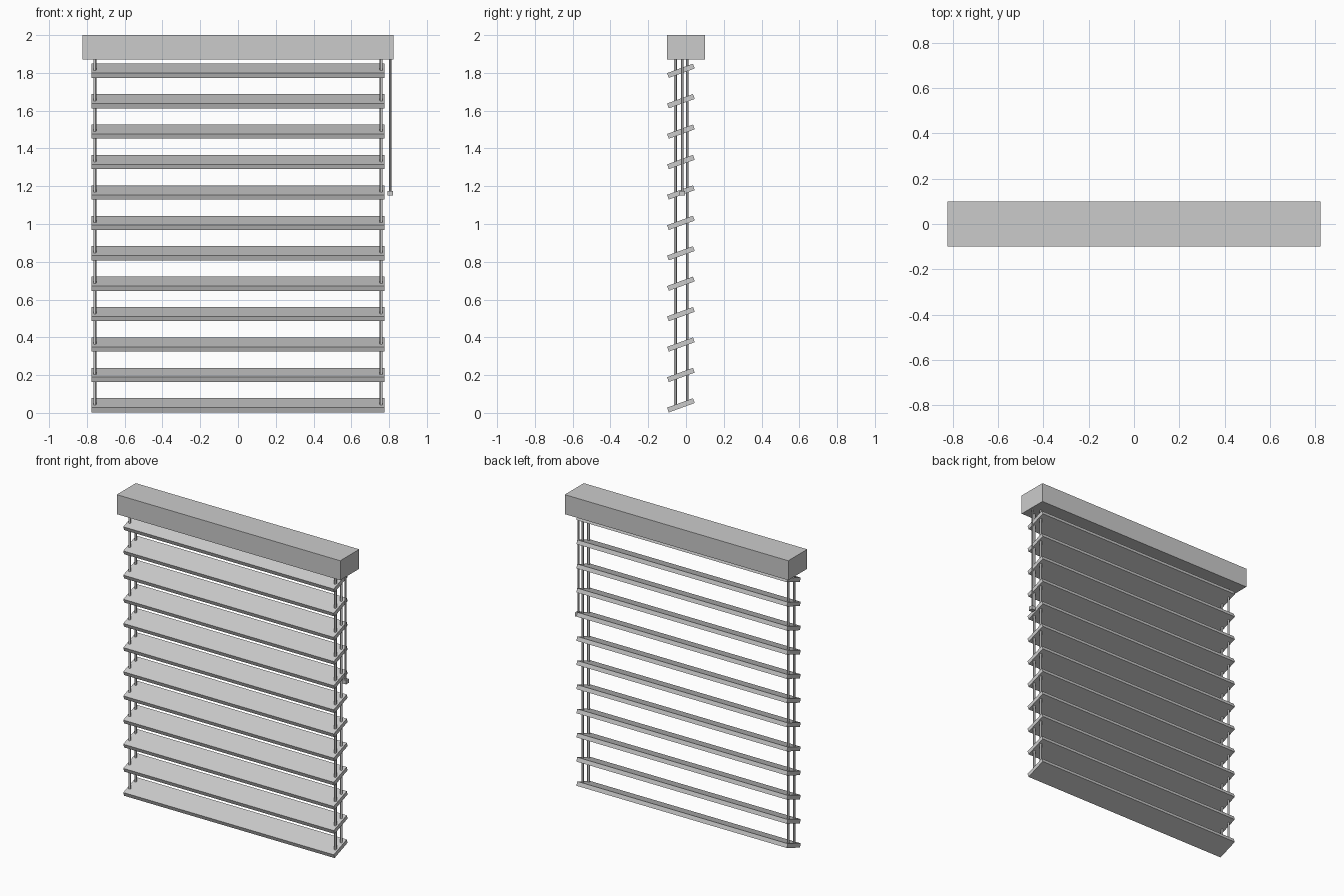
import bpy
import math

cube = bpy.data.objects.get("Cube")
if cube:
    bpy.data.objects.remove(cube, do_unlink=True)

# One flat grey for the whole blind
GREY = (0.6, 0.6, 0.6, 1.0)
grey = bpy.data.materials.new("light_grey")
grey.use_nodes = True
grey.diffuse_color = GREY
grey.node_tree.nodes["Principled BSDF"].inputs["Base Color"].default_value = GREY


def box(name, centre, size, tilt=0.0):
    bpy.ops.mesh.primitive_cube_add(size=1, location=centre)
    ob = bpy.context.object
    ob.name = name
    ob.scale = size
    bpy.ops.object.transform_apply(location=False, rotation=False, scale=True)
    ob.rotation_euler.x = tilt
    ob.data.materials.append(grey)
    return ob


def rod(name, x, y, bottom, top, radius):
    bpy.ops.mesh.primitive_cylinder_add(
        vertices=12, radius=radius, depth=top - bottom,
        location=(x, y, (bottom + top) / 2))
    ob = bpy.context.object
    ob.name = name
    ob.data.materials.append(grey)
    bpy.ops.object.shade_smooth_by_angle()
    return ob


RAIL_BOTTOM = 1.87
SLATS = 12
PITCH = 0.161
TILT = math.radians(20)
SLAT_Y = -0.027
FIRST_Z = 0.04

# Head rail
box("head_rail", (0, 0, (2 + RAIL_BOTTOM) / 2), (1.648, 0.2, 2 - RAIL_BOTTOM))

# Tilted slats, higher at the back
for i in range(SLATS):
    box(f"slat_{i + 1}", (0, SLAT_Y, FIRST_Z + i * PITCH),
        (1.552, 0.146, 0.027), TILT)

# Ladder cords, ending inside the lowest slat
for side, x in (("left", 0.758), ("right", -0.758)):
    for place, y, radius in (("front", -0.056, 0.008), ("back", 0.006, 0.007)):
        end = FIRST_Z + (y - SLAT_Y) * math.tan(TILT)
        rod(f"{place}_cord_{side}", x, y, end, RAIL_BOTTOM, radius)

# Hanging wand with its square tip
rod("wand", 0.806, -0.02, 1.17, RAIL_BOTTOM, 0.006)
box("wand_tip", (0.806, -0.02, 1.163), (0.03, 0.03, 0.026))
